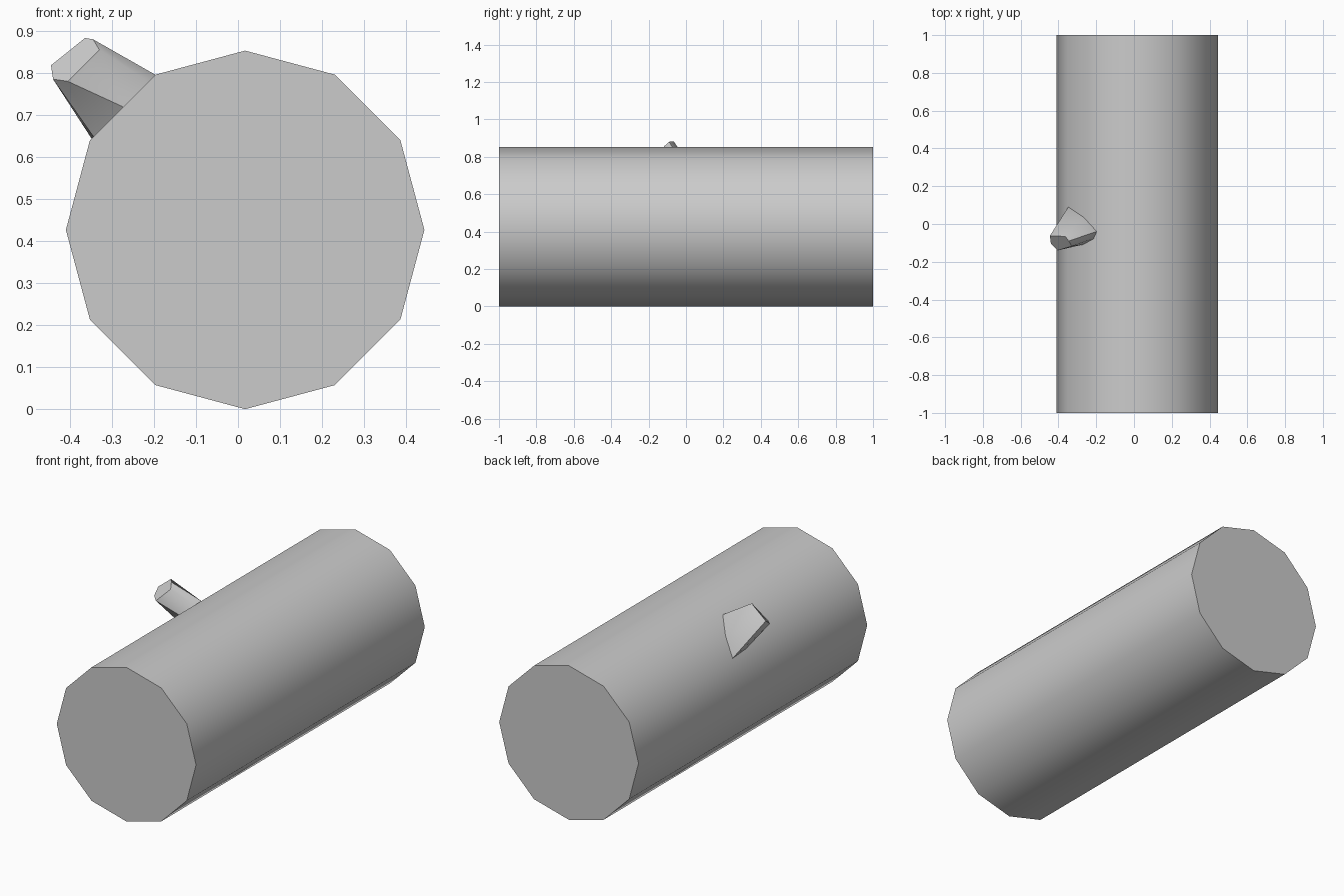
import bpy
import bmesh
from math import radians
from mathutils import Vector

if "Cube" in bpy.data.objects:
    bpy.data.objects.remove(bpy.data.objects["Cube"])


def finish(obj, angle):
    bpy.ops.object.select_all(action='DESELECT')
    obj.select_set(True)
    bpy.context.view_layer.objects.active = obj
    bpy.ops.object.shade_smooth_by_angle(angle=radians(angle))


# Twelve-sided log lying along y, with a corner at the top
bpy.ops.mesh.primitive_cylinder_add(vertices=12, radius=0.4265, depth=2,
                                    location=(0.017, 0, 0.4265),
                                    rotation=(radians(90), 0, 0))
log = bpy.context.object
log.name = "log"
finish(log, 40)

# Cut branch stub: tip ring, ring at the bark, ring buried in the log
tip = [(-.445, -.062, .818), (-.364, -.066, .883), (-.345, -.09, .88),
       (-.33, -.118, .855), (-.405, -.14, .78), (-.44, -.105, .785)]
base = [(-.348, .09, .643), (-.275, .035, .735), (-.199, -.04, .797),
        (-.225, -.08, .787), (-.275, -.11, .72), (-.345, -.04, .65)]
buried = [Vector(p) + Vector((.04, 0, -.04)) for p in base]

bm = bmesh.new()
rings = [[bm.verts.new(p) for p in ring] for ring in (tip, base, buried)]
for upper, lower in zip(rings, rings[1:]):
    for i in range(6):
        j = (i + 1) % 6
        bm.faces.new((upper[i], upper[j], lower[j], lower[i]))
bm.faces.new(rings[0])
bm.faces.new(rings[-1])
bmesh.ops.recalc_face_normals(bm, faces=bm.faces)
mesh = bpy.data.meshes.new("branch_stub")
bm.to_mesh(mesh)
bm.free()
stub = bpy.data.objects.new("branch_stub", mesh)
bpy.context.collection.objects.link(stub)
finish(stub, 50)
